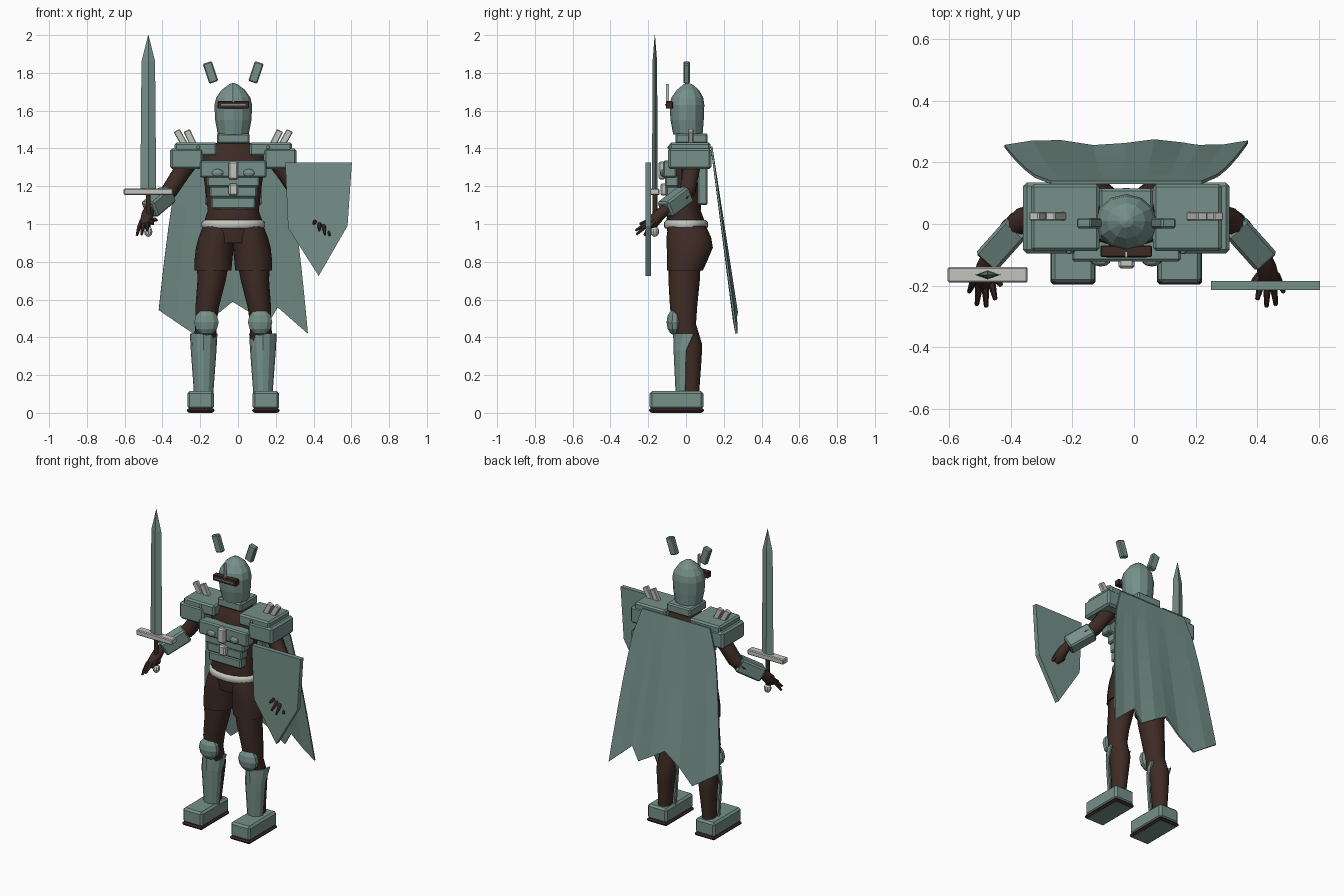
import bpy, bmesh, math
from mathutils import Vector

if "Cube" in bpy.data.objects:
    bpy.data.objects.remove(bpy.data.objects["Cube"])

CX = -0.025  # body centre line


def material(name, rgb):
    m = bpy.data.materials.new(name)
    m.use_nodes = True
    m.diffuse_color = (*rgb, 1)
    m.node_tree.nodes["Principled BSDF"].inputs["Base Color"].default_value = (*rgb, 1)
    return m


STEEL = material("green steel", (0.18, 0.28, 0.25))
BROWN = material("dark brown", (0.048, 0.024, 0.018))
PALE = material("pale metal", (0.55, 0.56, 0.52))


def finish(name, bm, mat, smooth=False, bevel=0):
    bmesh.ops.recalc_face_normals(bm, faces=bm.faces)
    mesh = bpy.data.meshes.new(name)
    bm.to_mesh(mesh)
    bm.free()
    mesh.materials.append(mat)
    ob = bpy.data.objects.new(name, mesh)
    bpy.context.collection.objects.link(ob)
    if bevel:
        mod = ob.modifiers.new("bevel", "BEVEL")
        mod.width, mod.segments = bevel, 1
    if smooth:
        bpy.ops.object.select_all(action="DESELECT")
        ob.select_set(True)
        bpy.context.view_layer.objects.active = ob
        bpy.ops.object.shade_smooth_by_angle(angle=math.radians(50))
    return ob


def box(name, x, y, z, mat, bevel=0.008):
    """Box from three (low, high) spans."""
    bm = bmesh.new()
    bmesh.ops.create_cube(bm, size=1)
    for v in bm.verts:
        v.co = [(a + b) / 2 + c * (b - a) for (a, b), c in zip((x, y, z), v.co)]
    return finish(name, bm, mat, bevel=bevel)


def bar(name, p, q, w, h, mat, bevel=0.006):
    """Box of section w by h running from p to q."""
    p, q = Vector(p), Vector(q)
    bm = bmesh.new()
    bmesh.ops.create_cube(bm, size=1)
    turn = (q - p).to_track_quat("Z", "Y")
    for v in bm.verts:
        v.co = (p + q) / 2 + turn @ Vector((v.co.x * w, v.co.y * h, v.co.z * (q - p).length))
    return finish(name, bm, mat, bevel=bevel)


def ball(name, centre, radii, mat, segs=10, smooth=False):
    bm = bmesh.new()
    bmesh.ops.create_uvsphere(bm, u_segments=segs, v_segments=segs // 2 + 1, radius=1)
    for v in bm.verts:
        v.co = Vector(centre) + Vector([a * b for a, b in zip(v.co, radii)])
    return finish(name, bm, mat, smooth)


def surface(name, rows, mat, closed=True, smooth=False):
    """Skin rows of points; closed rows make a capped tube."""
    bm = bmesh.new()
    grid = [[bm.verts.new(p) for p in row] for row in rows]
    n = len(grid[0])
    for a, b in zip(grid, grid[1:]):
        for i in range(n if closed else n - 1):
            j = (i + 1) % n
            bm.faces.new((a[i], a[j], b[j], b[i]))
    if closed:
        bm.faces.new(grid[0])
        bm.faces.new(grid[-1])
    return finish(name, bm, mat, smooth)


def loft(name, rings, mat, n=16, smooth=True, s=1):
    """Stacked ellipses: (offset from centre line, y, z, rx, ry)."""
    angles = [2 * math.pi * i / n for i in range(n)]
    rows = [[(CX + s * d + rx * math.cos(a), y + ry * math.sin(a), z) for a in angles]
            for d, y, z, rx, ry in rings]
    return surface(name, rows, mat, smooth=smooth)


def tube(name, path, mat, n=10):
    """Round limb along (x, y, z, radius) points."""
    pts = [Vector(p[:3]) for p in path]
    rows = []
    for i, p in enumerate(pts):
        turn = (pts[min(i + 1, len(pts) - 1)] - pts[max(i - 1, 0)]).to_track_quat("Z", "Y")
        rows.append([p + turn @ Vector((math.cos(a), math.sin(a), 0)) * path[i][3]
                     for a in (2 * math.pi * k / n for k in range(n))])
    return surface(name, rows, mat, smooth=True)


# Torso, belt and helmet
loft("torso", [(0, 0.01, 0.9, 0.14, 0.1), (0, 0.0, 1.0, 0.16, 0.105), (0, -0.01, 1.07, 0.135, 0.088),
               (0, 0, 1.2, 0.15, 0.09), (0, 0.02, 1.34, 0.17, 0.09), (0, 0.03, 1.4, 0.14, 0.075),
               (0, 0.03, 1.44, 0.07, 0.06), (0, 0.02, 1.52, 0.06, 0.06)], BROWN)
loft("belt", [(0, 0, 0.975, 0.158, 0.108), (0, 0, 0.985, 0.167, 0.117),
              (0, 0, 1.01, 0.167, 0.117), (0, 0, 1.02, 0.155, 0.107)], PALE, n=24)
loft("helmet", [(0, 0.01, 1.475, 0.082, 0.078), (0, 0.006, 1.55, 0.096, 0.088), (0, 0.005, 1.63, 0.1, 0.092),
                (0, 0.007, 1.67, 0.09, 0.084), (0, 0.01, 1.71, 0.062, 0.058), (0, 0.01, 1.74, 0.022, 0.022),
                (0, 0.01, 1.746, 0.004, 0.004)], STEEL, n=12, smooth=False)
box("collar", (CX - 0.087, CX + 0.087), (-0.055, 0.115), (1.425, 1.48), STEEL)
box("visor", (CX - 0.083, CX + 0.083), (-0.107, -0.07), (1.612, 1.65), BROWN, 0.003)
box("visor_slit", (CX - 0.065, CX + 0.065), (-0.11, -0.105), (1.628, 1.635), STEEL, 0)
box("nose_ridge", (CX - 0.004, CX + 0.004), (-0.107, -0.09), (1.635, 1.74), PALE, 0)

# Breastplate, its bands and clasps
box("chest_plate", (CX - 0.177, CX + 0.177), (-0.122, -0.05), (1.245, 1.335), STEEL)
for i, (half, low) in enumerate(((0.14, 1.195), (0.125, 1.14), (0.118, 1.08))):
    box(f"belly_band_{i}", (CX - half, CX + half), (-0.11 + 0.003 * i, -0.04), (low, low + 0.062), STEEL)
box("back_plate", (CX - 0.15, CX + 0.15), (0.06, 0.115), (1.1, 1.34), STEEL)
box("upper_clasp", (CX - 0.026, CX + 0.026), (-0.145, -0.11), (1.235, 1.33), PALE)
box("lower_clasp", (CX - 0.024, CX + 0.024), (-0.135, -0.1), (1.15, 1.215), PALE)

# Mirrored parts
for s, side in ((-1, "right"), (1, "left")):
    def X(d):
        return CX + s * d

    def span(a, b):
        return sorted((X(a), X(b)))

    ball(side + "_chest_boss", (X(0.083), -0.12, 1.27), (0.032, 0.018, 0.022), STEEL)
    bar(side + "_horn", (X(0.103), 0.003, 1.75), (X(0.138), 0.003, 1.855), 0.034, 0.05, STEEL)

    # Shoulder armour
    box(side + "_shoulder_plate", span(0.16, 0.335), (-0.095, 0.135), (1.29, 1.4), STEEL, 0.012)
    box(side + "_shoulder_top", span(0.087, 0.31), (-0.088, 0.13), (1.36, 1.432), STEEL, 0.01)
    ball(side + "_shoulder_stud", (X(0.185), -0.09, 1.405), (0.01, 0.008, 0.01), STEEL)
    for i, (a, b) in enumerate(((0.3, 0.255), (0.247, 0.208))):
        bar(f"{side}_shoulder_spike_{i}", (X(b), 0.025, 1.415), (X(a), 0.025, 1.495), 0.028, 0.036, PALE, 0.004)

    # Arm, bracer and hand
    tube(side + "_arm", [(X(0.2), 0.03, 1.38, 0.055), (X(0.27), 0.025, 1.28, 0.048),
                         (X(0.335), 0.01, 1.18, 0.044), (X(0.37), -0.02, 1.14, 0.042),
                         (X(0.445), -0.11, 1.075, 0.028), (X(0.455), -0.14, 1.05, 0.032),
                         (X(0.462), -0.175, 1.01, 0.034), (X(0.465), -0.2, 0.99, 0.02)], BROWN)
    bar(side + "_bracer", (X(0.345), 0, 1.16), (X(0.445), -0.112, 1.075), 0.09, 0.09, STEEL, 0.01)
    for i, (d, y, z) in enumerate(((0.51, -0.22, 0.94), (0.485, -0.262, 0.945),
                                   (0.455, -0.268, 0.965), (0.425, -0.245, 1.0), (0.405, -0.2, 1.02))):
        root = 0.462 + (d - 0.462) * 0.5
        tube(f"{side}_finger_{i}", [(X(root), -0.165, 1.015, 0.013),
                                    (X((root + d) / 2), (y - 0.165) / 2, (z + 1.03) / 2, 0.012),
                                    (X(d), y, z, 0.007)], BROWN, 6)

    # Thigh, lower leg and knee
    loft(side + "_hip", [(0.08, 0.005, 0.99, 0.08, 0.1), (0.09, 0.015, 0.93, 0.093, 0.118),
                         (0.098, 0.02, 0.875, 0.1, 0.122), (0.105, 0.007, 0.81, 0.1, 0.108),
                         (0.107, -0.005, 0.755, 0.097, 0.095)], BROWN, s=s)
    loft(side + "_leg", [(0.107, -0.007, 0.8, 0.085, 0.085), (0.115, -0.01, 0.7, 0.075, 0.083),
                         (0.138, -0.013, 0.56, 0.062, 0.072), (0.145, -0.01, 0.47, 0.056, 0.063),
                         (0.15, 0.018, 0.36, 0.06, 0.068), (0.153, 0.022, 0.28, 0.052, 0.06),
                         (0.158, 0.02, 0.14, 0.04, 0.052), (0.16, 0.02, 0.1, 0.04, 0.052)], BROWN, s=s)
    ball(side + "_knee_guard", (X(0.142), -0.06, 0.48), (0.068, 0.043, 0.07), STEEL)

    # Open shin guard wrapped round the front of the leg
    arc = [math.pi * (i / 6 - 0.5) for i in range(7)]
    shin = surface(side + "_shin_guard",
                   [[(X(0.157) + rx * math.sin(a), back - (back - front) * math.cos(a), z) for a in arc]
                    for z, rx, front, back in ((0.42, 0.073, -0.068, 0.04), (0.33, 0.068, -0.066, 0.0),
                                               (0.1, 0.051, -0.055, -0.005))], STEEL, closed=False)
    shin.modifiers.new("thickness", "SOLIDIFY").thickness = 0.008

    # Boot with brown sole rim and plated underside
    box(side + "_boot", span(0.103, 0.243), (-0.192, 0.092), (0.02, 0.115), STEEL, 0.012)
    box(side + "_sole", span(0.1, 0.246), (-0.196, 0.095), (0.003, 0.024), BROWN, 0.008)
    box(side + "_sole_plate", span(0.113, 0.233), (-0.183, 0.082), (0, 0.005), STEEL, 0)

# Sword held by the right hand
SX, SY = -0.475, -0.165
surface("blade", [[(SX - w, SY, z), (SX, SY - t, z), (SX + w, SY, z), (SX, SY + t, z)]
                  for z, w, t in ((1.18, 0.042, 0.015), (1.86, 0.036, 0.012), (2.0, 0.001, 0.001))], STEEL)
box("sword_guard", (SX - 0.13, SX + 0.13), (SY - 0.025, SY + 0.025), (1.153, 1.187), PALE, 0.005)
tube("sword_grip", [(SX, SY, 0.97, 0.013), (SX, SY, 1.16, 0.013)], BROWN, 8)
ball("sword_pommel", (SX, SY, 0.96), (0.023, 0.023, 0.028), PALE)

# Shield on the left arm
outline = ((0.25, 1.325), (0.603, 1.325), (0.58, 0.99), (0.427, 0.725), (0.265, 0.98))
surface("shield", [[(x, y, z) for x, z in outline] for y in (-0.215, -0.185)], STEEL)

# Cape with a ragged hem
hem = [(-0.42, 0.545), (-0.235, 0.42), (-0.03, 0.59), (0.16, 0.475), (0.21, 0.56), (0.37, 0.42)]
columns = [hem[0]]
for a, b in zip(hem, hem[1:]):
    columns += [((a[0] + b[0]) / 2, (a[1] + b[1]) / 2), b]
rows = []
for k in range(7):
    t = k / 6
    row = []
    for x, z in columns:
        top_x = CX + (x - CX) * 0.62
        fold = 0.01 * t * math.cos((x - 0.07) * 18)
        row.append((top_x + (x - top_x) * t ** 0.6, 0.14 + 0.125 * t + fold, 1.41 + (z - 1.41) * t))
    rows.append(row)
cape = surface("cape", rows, STEEL, closed=False)
cape.modifiers.new("thickness", "SOLIDIFY").thickness = 0.01
